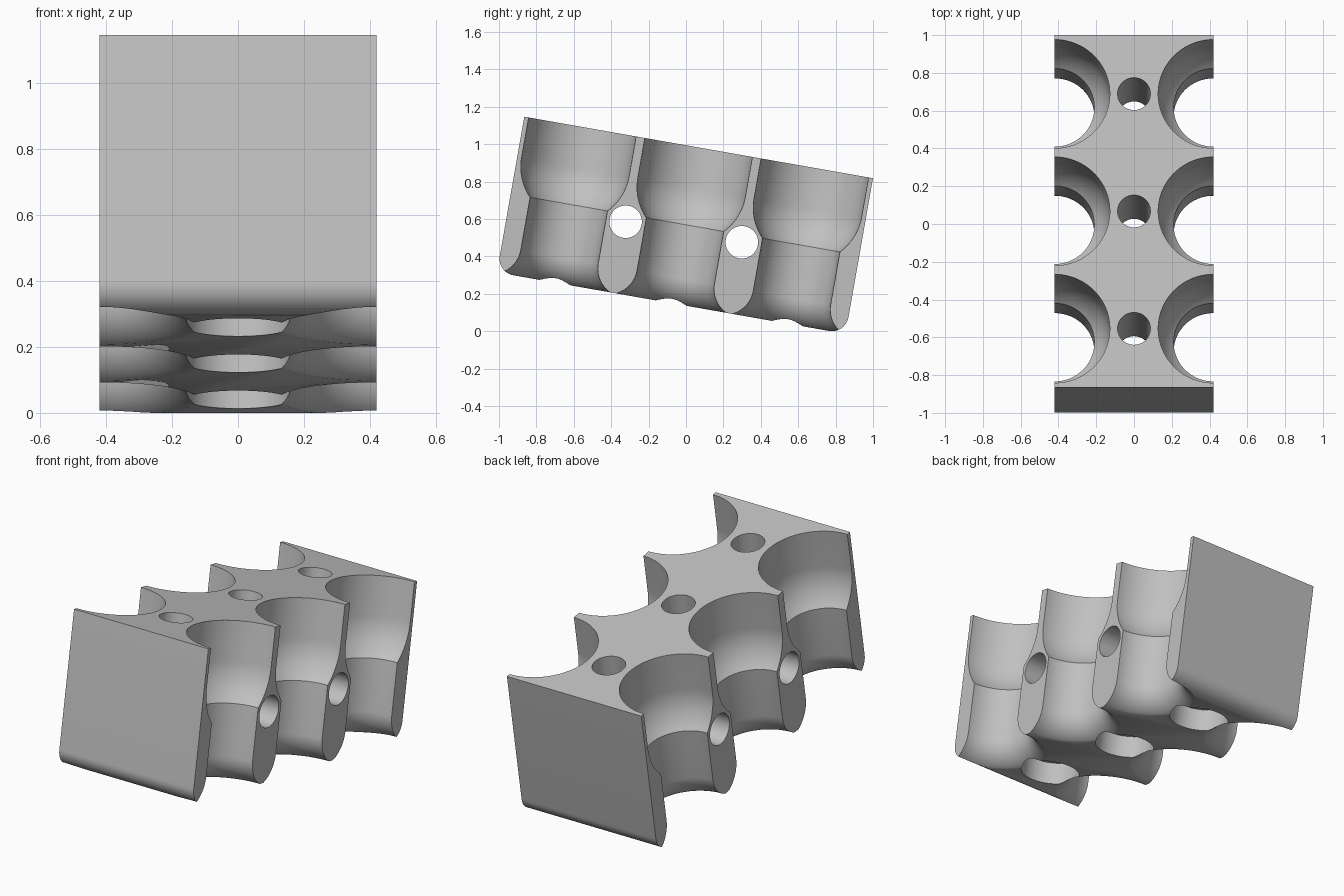
import bpy, bmesh, math
from mathutils import Matrix

cube = bpy.data.objects.get("Cube")
if cube:
    bpy.data.objects.remove(cube, do_unlink=True)

TILT = math.radians(-10)
HALF_W, MID, PITCH = 0.42, -0.104, 0.631
LOW, TOP = 0.134, 0.979
HALF_L = PITCH * 1.5

grey = bpy.data.materials.new("plain grey")
grey.use_nodes = True
colour = (0.53, 0.53, 0.53, 1)
grey.diffuse_color = colour
grey.node_tree.nodes["Principled BSDF"].inputs["Base Color"].default_value = colour


def make(name, bm):
    bmesh.ops.recalc_face_normals(bm, faces=bm.faces)
    mesh = bpy.data.meshes.new(name)
    bm.to_mesh(mesh)
    bm.free()
    mesh.materials.append(grey)
    obj = bpy.data.objects.new(name, mesh)
    bpy.context.collection.objects.link(obj)
    return obj


def arc(cx, cz, r, start, end, steps=12):
    angles = [math.radians(start + (end - start) * i / steps) for i in range(steps + 1)]
    return [(cx + r * math.cos(a), cz + r * math.sin(a)) for a in angles]


def turned(name, profile, matrix, sides=72):
    """Solid of revolution about local z from (radius, height) pairs."""
    bm = bmesh.new()
    rings = []
    for r, z in profile:
        angles = [2 * math.pi * (i + 0.5) / sides for i in range(sides)]
        rings.append([bm.verts.new((r * math.cos(a), r * math.sin(a), z)) for a in angles])
    for a, b in zip(rings, rings[1:]):
        for i in range(sides):
            j = (i + 1) % sides
            bm.faces.new((a[i], a[j], b[j], b[i]))
    bm.faces.new(rings[0][::-1])
    bm.faces.new(rings[-1])
    bm.transform(matrix)
    return make(name, bm)


# Block: side profile with rounded lower edges, extruded across the width
R = 0.09
left, right = MID - HALF_L, MID + HALF_L
outline = [(left, TOP)] + arc(left + R, LOW + R, R, 180, 270)
outline += arc(right - R, LOW + R, R, 270, 360) + [(right, TOP)]
bm = bmesh.new()
face = bm.faces.new([bm.verts.new((-HALF_W, y, z)) for y, z in outline])
ext = bmesh.ops.extrude_face_region(bm, geom=[face])
moved = [v for v in ext["geom"] if isinstance(v, bmesh.types.BMVert)]
bmesh.ops.translate(bm, verts=moved, vec=(2 * HALF_W, 0, 0))
block = make("holder_block", bm)

# Pocket profile: flared mouth, narrow bore, round shoulder, wide bore
WIDE, NARROW, FLARE, FLARE_H = 0.292, 0.21, 0.154, 0.14
shoulder = 0.56 + math.sqrt(WIDE**2 - NARROW**2)
flare_end = 180 + math.degrees(math.asin(FLARE_H / FLARE))
pocket = [(0.30, LOW - 0.1)]
pocket += arc(NARROW + FLARE, LOW + FLARE_H, FLARE, flare_end, 180)
pocket += arc(0, shoulder, WIDE, -math.degrees(math.acos(NARROW / WIDE)), 0)
pocket += [(WIDE, TOP + 0.1)]

# Centre hole profile: wide recess below, narrow bore above
HOLE, RECESS = 0.087, 0.157
centre = [(RECESS, LOW - 0.1), (RECESS, LOW + 0.12), (HOLE, LOW + 0.12), (HOLE, TOP + 0.1)]

cutters = []
for i in (-1, 0, 1):
    y = MID + i * PITCH
    for x in (-HALF_W, HALF_W):
        cutters.append(turned("pocket_cutter", pocket, Matrix.Translation((x, y, 0))))
    cutters.append(turned("centre_hole_cutter", centre, Matrix.Translation((0, y, 0)), 48))

# Cross holes through the webs between pockets
for s in (-0.5, 0.5):
    place = Matrix.Translation((0, MID + s * PITCH, 0.52)) @ Matrix.Rotation(math.pi / 2, 4, "Y")
    cutters.append(turned("cross_hole_cutter", [(HOLE, -0.6), (HOLE, 0.6)], place, 48))

bpy.ops.object.select_all(action="DESELECT")
bpy.context.view_layer.objects.active = block
block.select_set(True)
for cutter in cutters:
    cutter.hide_render = True
    mod = block.modifiers.new("cut", "BOOLEAN")
    mod.operation, mod.solver, mod.object = "DIFFERENCE", "EXACT", cutter
    bpy.ops.object.modifier_apply(modifier=mod.name)
    bpy.data.objects.remove(cutter, do_unlink=True)

# Tilt the finished block and shade its curved walls smoothly
block.data.transform(Matrix.Rotation(TILT, 4, "X"))
bpy.ops.object.shade_smooth_by_angle(angle=math.radians(30))
